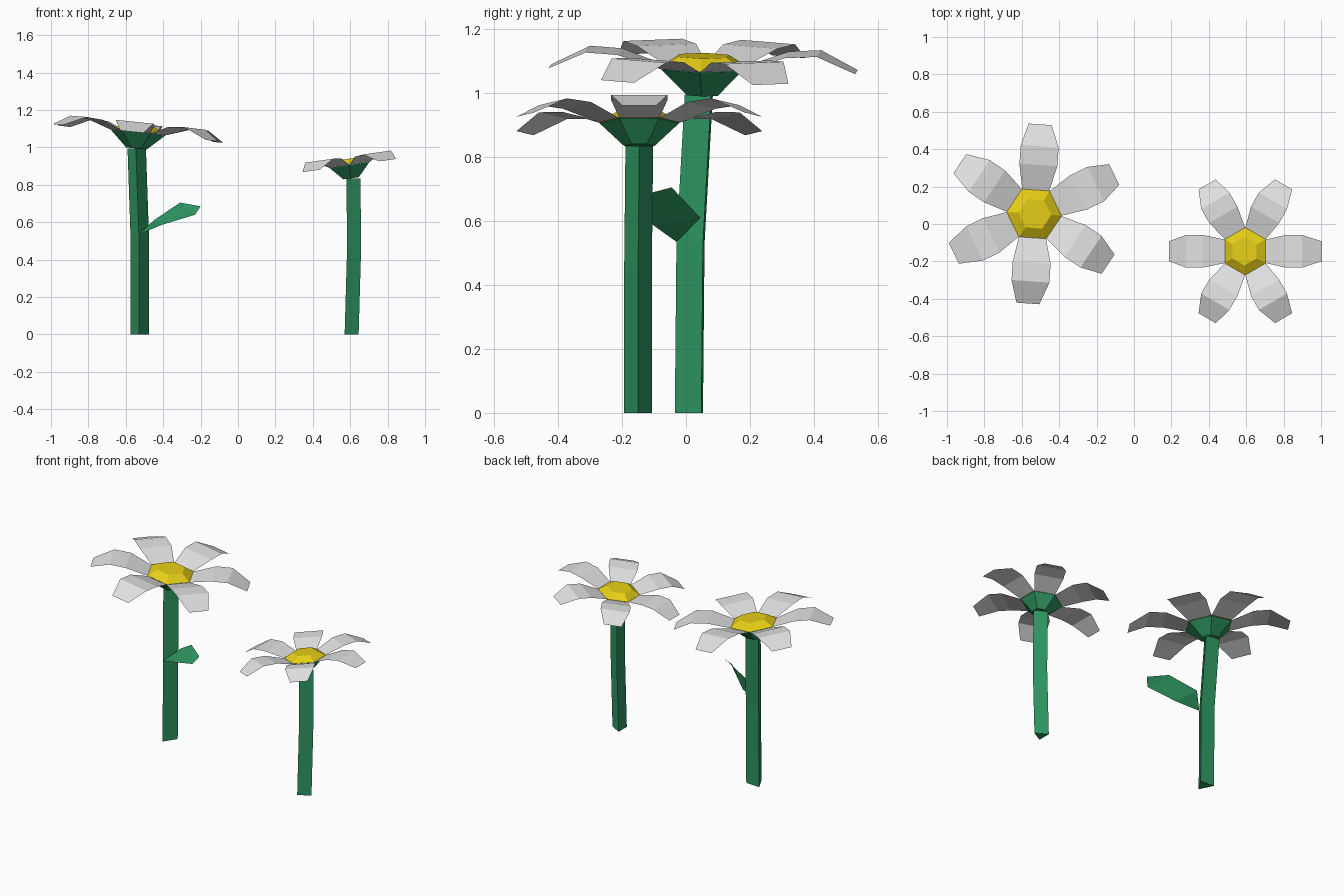
import bpy, bmesh, math
from mathutils import Matrix, Vector

if "Cube" in bpy.data.objects:
    bpy.data.objects.remove(bpy.data.objects["Cube"])


def material(name, rgb):
    m = bpy.data.materials.new(name)
    m.diffuse_color = (*rgb, 1)
    m.use_nodes = True
    m.node_tree.nodes["Principled BSDF"].inputs["Base Color"].default_value = m.diffuse_color
    return m


GREEN = material("stem_green", (0.027, 0.31, 0.12))
WHITE = material("petal_white", (0.76, 0.76, 0.76))
YELLOW = material("centre_yellow", (0.80, 0.62, 0.008))


def finish(name, bm, mat, matrix=None, solid=True):
    if solid:
        bmesh.ops.recalc_face_normals(bm, faces=bm.faces)
    if matrix:
        bm.transform(matrix)
    me = bpy.data.meshes.new(name)
    bm.to_mesh(me)
    bm.free()
    me.materials.append(mat)
    ob = bpy.data.objects.new(name, me)
    bpy.context.collection.objects.link(ob)
    return ob


def loft(bm, rings, sides, angle, cap_start=True, cap_end=True):
    """Join n-sided rings given as (x, y, z, radius)."""
    loops = []
    for x, y, z, r in rings:
        loops.append([bm.verts.new((x + r * math.cos(angle + math.tau * i / sides),
                                    y + r * math.sin(angle + math.tau * i / sides), z))
                      for i in range(sides)])
    for a, b in zip(loops, loops[1:]):
        for i in range(sides):
            j = (i + 1) % sides
            bm.faces.new((a[i], a[j], b[j], b[i]))
    if cap_start:
        bm.faces.new(loops[0][::-1])
    if cap_end:
        bm.faces.new(loops[-1])


# petal sections: distance from centre, half width, height
PETAL = [(0.128, 0.073, 0.085), (0.262, 0.102, 0.130),
         (0.362, 0.102, 0.136), (0.480, 0.062, 0.080)]


def flower(name, stem, stem_r, stem_angle, size, turn, tilt_x, tilt_y):
    # three-sided bent stem
    bm = bmesh.new()
    loft(bm, [(*p, stem_r) for p in stem], 3, math.radians(stem_angle))
    finish(name + "_stem", bm, GREEN)

    head = (Matrix.Translation(stem[-1]) @ Matrix.Rotation(tilt_y, 4, 'Y')
            @ Matrix.Rotation(tilt_x, 4, 'X')
            @ Matrix.Rotation(math.radians(turn), 4, 'Z') @ Matrix.Scale(size, 4))

    # flaring six-sided cup under the petals
    bm = bmesh.new()
    loft(bm, [(0, 0, 0, 0.056), (0, 0, 0.084, 0.146)], 6, math.pi / 6, cap_end=False)
    finish(name + "_cup", bm, GREEN, head, solid=False)

    # raised six-sided centre
    bm = bmesh.new()
    loft(bm, [(0, 0, 0.086, 0.148), (0, 0, 0.122, 0.088)], 6, math.pi / 6, cap_start=False)
    finish(name + "_centre", bm, YELLOW, head, solid=False)

    # six bent petals
    bm = bmesh.new()
    for k in range(6):
        rot = Matrix.Rotation(math.tau * k / 6, 3, 'Z')
        rows = [[bm.verts.new(rot @ Vector((r, s * w, z))) for s in (-1, 1)]
                for r, w, z in PETAL]
        for a, b in zip(rows, rows[1:]):
            bm.faces.new((a[0], b[0], b[1], a[1]))
    finish(name + "_petals", bm, WHITE, head, solid=False)


flower("tall_flower", [(-0.527, 0.022, 0), (-0.527, 0.027, 0.53), (-0.543, 0.053, 0.995)],
       0.057, -93, 1.0, 26, -0.012, 0.105)
flower("short_flower", [(0.595, -0.15, 0), (0.608, -0.15, 0.45), (0.605, -0.146, 0.835)],
       0.05, 0, 0.86, 0, 0.0, -0.14)

# leaf on the tall stem
bm = bmesh.new()
base, l1, l2, tip, r2, r1 = [bm.verts.new(p) for p in (
    (-0.53, -0.03, 0.535), (-0.45, 0.045, 0.61), (-0.31, -0.045, 0.705),
    (-0.20, -0.12, 0.685), (-0.23, -0.15, 0.64), (-0.41, -0.10, 0.585))]
for f in ((base, r1, l1), (l1, r1, r2, l2), (l2, r2, tip)):
    bm.faces.new(f)
finish("leaf", bm, GREEN, solid=False)
